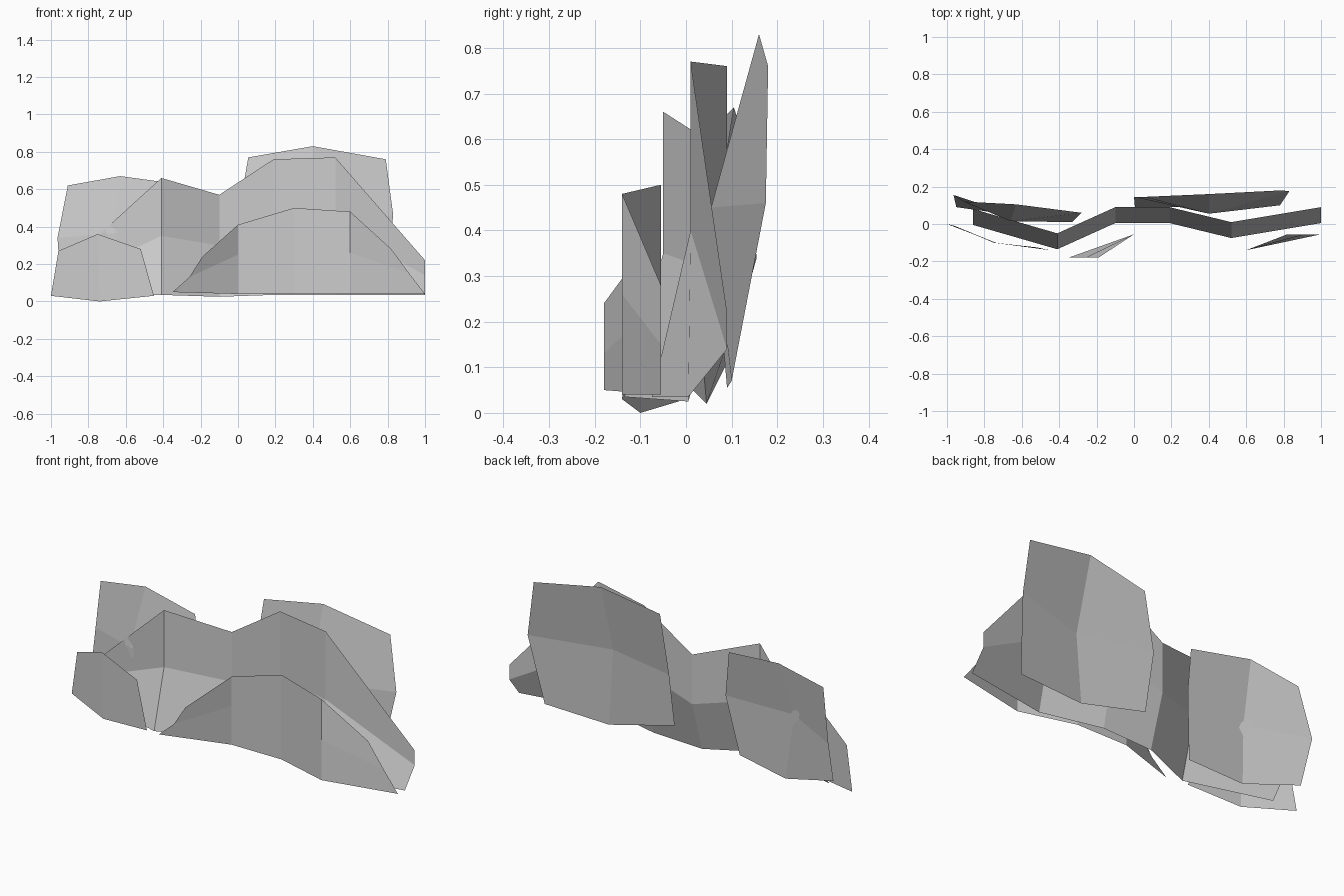
import bpy
import bmesh

default_cube = bpy.data.objects.get("Cube")
if default_cube:
    bpy.data.objects.remove(default_cube, do_unlink=True)

# One plain grey for every sheet
grey = bpy.data.materials.new("plain_grey")
grey.use_nodes = True
colour = (0.6, 0.6, 0.6, 1)
grey.diffuse_color = colour
grey.node_tree.nodes["Principled BSDF"].inputs["Base Color"].default_value = colour


def folded_sheet(name, columns):
    """Make an open folded sheet; each column lists its points from top to bottom."""
    bm = bmesh.new()
    grid = [[bm.verts.new(point) for point in column] for column in columns]
    for left, right in zip(grid, grid[1:]):
        for row in range(len(left) - 1):
            bm.faces.new((left[row], left[row + 1], right[row + 1], right[row]))
    mesh = bpy.data.meshes.new(name)
    bm.to_mesh(mesh)
    bm.free()
    mesh.materials.append(grey)
    sheet = bpy.data.objects.new(name, mesh)
    bpy.context.collection.objects.link(sheet)
    return sheet


def upright_column(x, y, top, crease, foot_step=0.085, foot=0.035):
    """A column that stands straight down to its crease, then kicks forward."""
    return [(x, y, top), (x, y, crease), (x, y - foot_step, foot)]


# Long zigzag sheet through the middle
folded_sheet("middle_sheet", [
    upright_column(-0.86, 0.08, 0.25, 0.14),
    upright_column(-0.41, -0.05, 0.66, 0.35),
    upright_column(-0.1, 0.09, 0.57, 0.3, foot=0.025),
    upright_column(0.19, 0.09, 0.76, 0.4),
    upright_column(0.52, 0.01, 0.77, 0.4),
    upright_column(1, 0.09, 0.22, 0.14),
])

# Low front sheet on the +x side, tapering to a point at both ends
folded_sheet("front_wide_sheet", [
    [(-0.19, -0.18, 0.24), (-0.26, -0.18, 0.13), (-0.35, -0.18, 0.05)],
    upright_column(0, -0.055, 0.41, 0.25, foot_step=0, foot=0.04),
    upright_column(0.3, -0.055, 0.5, 0.27, foot_step=0, foot=0.04),
    upright_column(0.6, -0.14, 0.48, 0.26, foot_step=0, foot=0.04),
    [(0.82, -0.055, 0.28), (0.915, -0.055, 0.15), (1, -0.055, 0.04)],
])

# Small front sheet on the -x side
folded_sheet("front_small_sheet", [
    [(-0.96, -0.01, 0.27), (-1, 0, 0.03)],
    [(-0.75, -0.1, 0.36), (-0.74, -0.1, 0)],
    [(-0.52, -0.125, 0.28), (-0.45, -0.14, 0.03)],
])

# Tall cupped sheet behind the +x side
folded_sheet("back_tall_sheet", [
    [(0.055, 0.145, 0.77), (0, 0.145, 0.455), (0.005, 0.09, 0.155)],
    [(0.4, 0.16, 0.83), (0.4, 0.055, 0.45), (0.4, 0.09, 0.055)],
    [(0.79, 0.18, 0.76), (0.83, 0.175, 0.46), (0.78, 0.1, 0.07)],
])

# Shorter cupped sheet behind the -x side
folded_sheet("back_short_sheet", [
    [(-0.91, 0.12, 0.62), (-0.965, 0.155, 0.34), (-0.95, 0.09, 0.11)],
    [(-0.63, 0.105, 0.67), (-0.66, 0.015, 0.365), (-0.63, 0.045, 0.02)],
    [(-0.3, 0.06, 0.625), (-0.28, 0.06, 0.385), (-0.33, 0.01, 0.055)],
])
